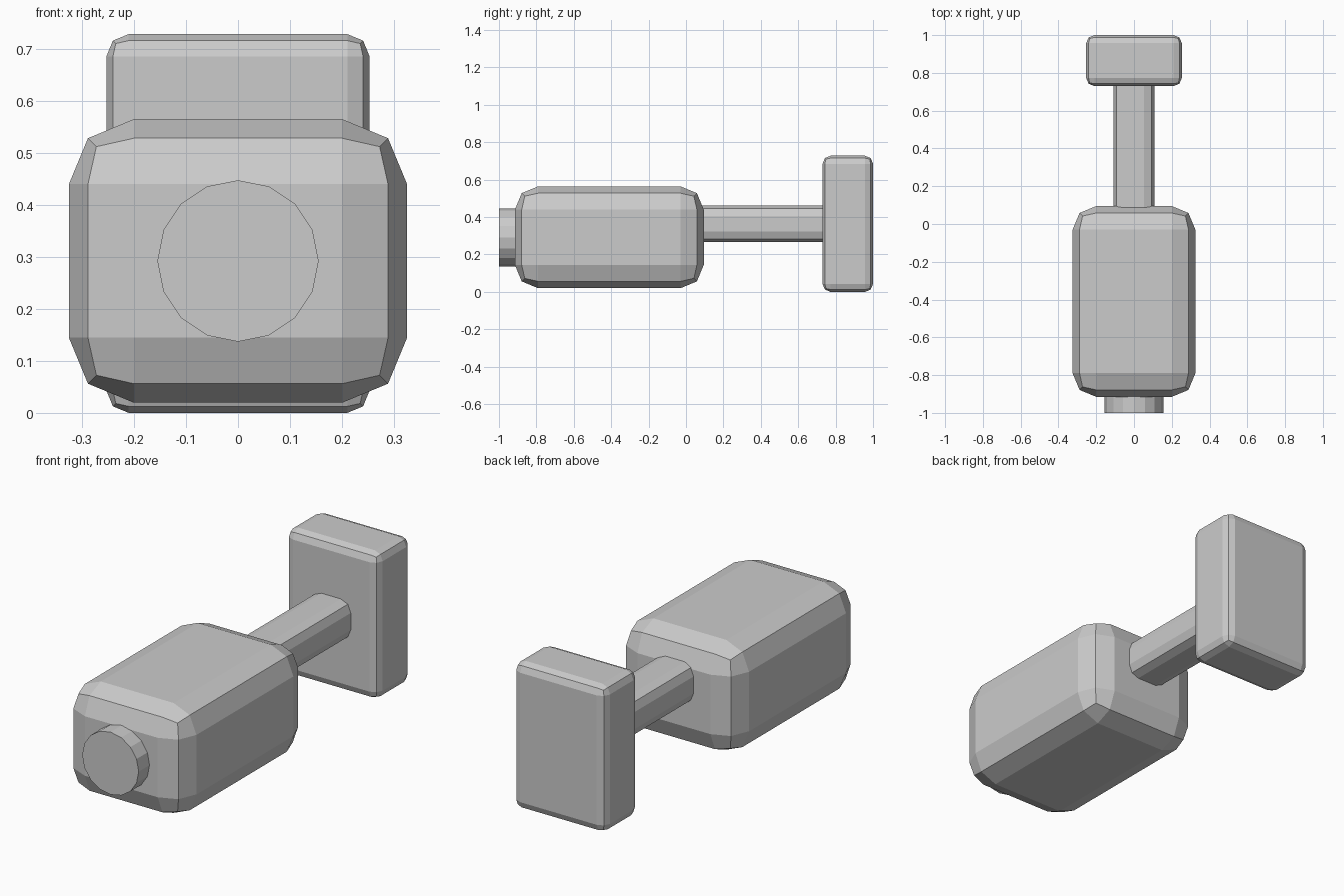
import bpy
import math

default = bpy.data.objects.get("Cube")
if default:
    bpy.data.objects.remove(default, do_unlink=True)

# One plain grey for every part
GREY = (0.6, 0.6, 0.6, 1.0)
grey = bpy.data.materials.new("grey")
grey.use_nodes = True
grey.diffuse_color = GREY
grey.node_tree.nodes["Principled BSDF"].inputs["Base Color"].default_value = GREY


def finish(name):
    obj = bpy.context.object
    obj.name = name
    obj.data.materials.append(grey)
    return obj


def rounded_box(name, centre, size, radius):
    """Box with two-step rounded edges and flat faces."""
    bpy.ops.mesh.primitive_cube_add(size=1, location=centre)
    obj = finish(name)
    obj.scale = size
    bpy.ops.object.transform_apply(location=False, rotation=False, scale=True)
    bevel = obj.modifiers.new("rounded_edges", "BEVEL")
    bevel.width = radius
    bevel.segments = 2
    return obj


# Main body, connecting post and end plate
rounded_box("body", (0, -0.41, 0.292), (0.65, 1.01, 0.545), 0.125)
rounded_box("post", (0, 0.415, 0.364), (0.216, 0.87, 0.194), 0.055)
rounded_box("end_plate", (0, 0.865, 0.364), (0.506, 0.27, 0.728), 0.043)

# Round knob on the front, with a corner pointing straight up
bpy.ops.mesh.primitive_cylinder_add(vertices=16, radius=0.155, depth=0.2,
                                    location=(0, -0.9, 0.292),
                                    rotation=(math.pi / 2, 0, 0))
finish("front_knob")
